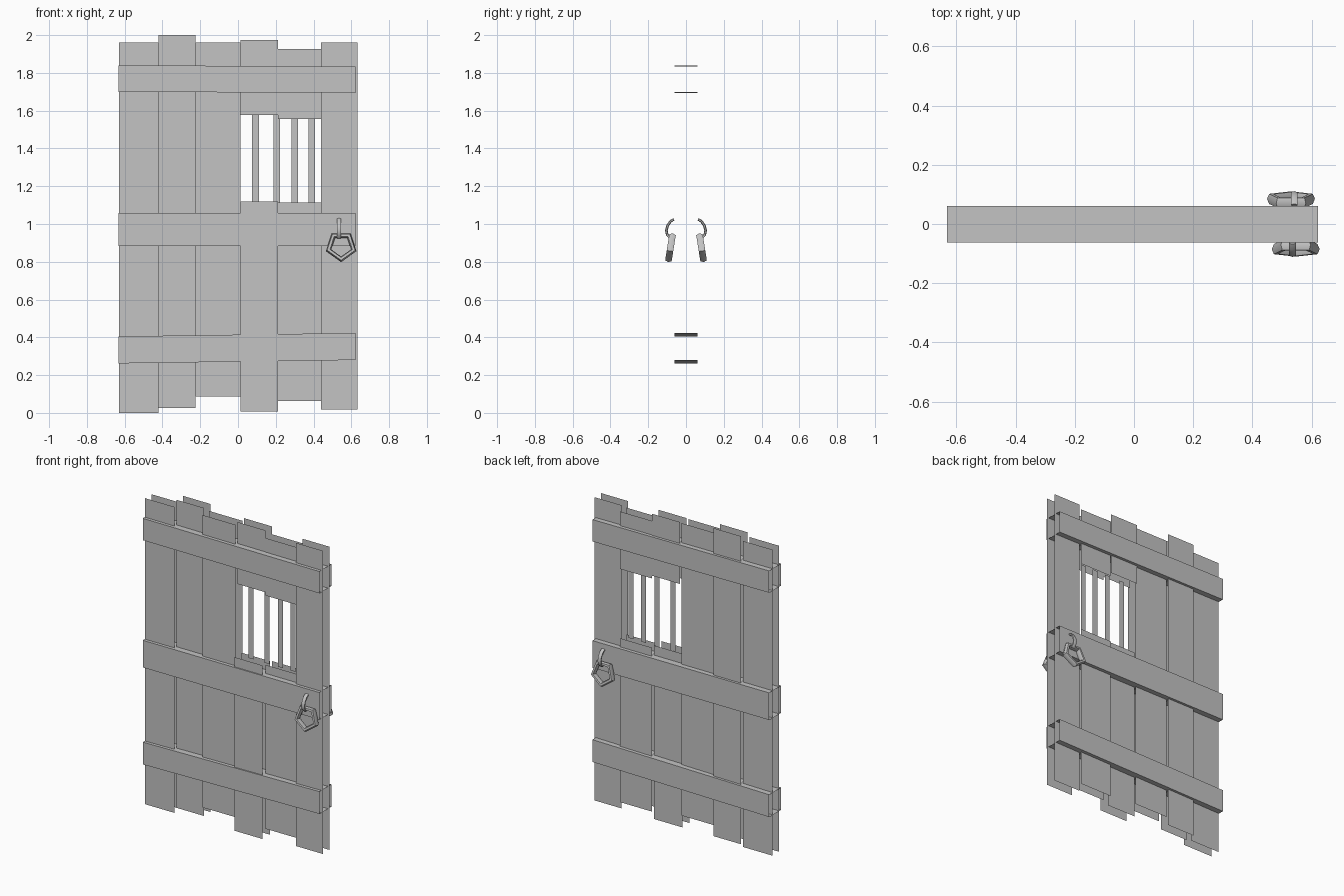
import bpy, bmesh, math
from mathutils import Vector, Matrix

cube = bpy.data.objects.get("Cube")
if cube:
    bpy.data.objects.remove(cube)

GREY = (0.55, 0.55, 0.55, 1)
grey = bpy.data.materials.new("plain grey")
grey.use_nodes = True
grey.diffuse_color = GREY
grey.node_tree.nodes["Principled BSDF"].inputs["Base Color"].default_value = GREY


def finish(name, bm):
    mesh = bpy.data.meshes.new(name)
    bm.to_mesh(mesh)
    bm.free()
    mesh.materials.append(grey)
    obj = bpy.data.objects.new(name, mesh)
    bpy.context.collection.objects.link(obj)
    return obj


def card(bm, x0, x1, z0, z1, y, back=False):
    pts = [(x0, y, z0), (x1, y, z0), (x1, y, z1), (x0, y, z1)]
    bm.faces.new([bm.verts.new(p) for p in (pts[::-1] if back else pts)])


# Planks: a front and a back sheet each, set at slightly different depths
PLANKS = [
    (-0.63, -0.42, 0.0, 1.962, -0.042, 0.024),
    (-0.42, -0.225, 0.025, 2.0, -0.022, 0.044),
    (-0.225, 0.012, 0.087, 1.962, -0.04, 0.028),
    (0.012, 0.213, 0.007, 1.12, -0.055, 0.018),
    (0.012, 0.213, 1.577, 1.974, -0.024, 0.042),
    (0.213, 0.44, 0.062, 1.113, -0.026, 0.038),
    (0.213, 0.44, 1.557, 1.926, -0.026, 0.038),
    (0.44, 0.632, 0.018, 1.962, -0.042, 0.026),
]
for i, (x0, x1, z0, z1, front, back) in enumerate(PLANKS):
    bm = bmesh.new()
    card(bm, x0, x1, z0, z1, front)
    card(bm, x0, x1, z0, z1, back, back=True)
    finish(f"plank_{i + 1}", bm)

# Cross boards: open-ended sleeves around the planks
BOARDS = {"top_board": (1.70, 1.84, -0.006),
          "middle_board": (0.884, 1.058, 0.0),
          "bottom_board": (0.262, 0.405, 0.018)}
for name, (z0, z1, rise) in BOARDS.items():
    bm = bmesh.new()
    section = [(-0.062, z0), (-0.062, z1), (0.06, z1), (0.06, z0)]
    ends = [[bm.verts.new((x, y, z + dz)) for y, z in section]
            for x, dz in ((-0.632, 0), (0.621, rise))]
    for i in range(4):
        j = (i + 1) % 4
        bm.faces.new((ends[0][i], ends[1][i], ends[1][j], ends[0][j]))
    finish(name, bm)

# Window bars: flat strips
for i, x in enumerate((0.075, 0.187, 0.282, 0.372)):
    bm = bmesh.new()
    card(bm, x, x + 0.036, 1.11, 1.58, 0.0)
    finish(f"window_bar_{i + 1}", bm)


def tube(bm, path, radius, depth, sides, side_axis, closed):
    """Sweep an oval section along a planar path; depth is its half width along side_axis."""
    n = len(path)
    rings = []
    for i, p in enumerate(path):
        a = path[i - 1] if closed or i > 0 else p
        b = path[(i + 1) % n] if closed or i < n - 1 else p
        out = (b - a).normalized().cross(side_axis)
        rings.append([bm.verts.new(p + radius * math.cos(t) * out + depth * math.sin(t) * side_axis)
                      for t in (math.tau * k / sides for k in range(sides))])
    for i in range(n if closed else n - 1):
        r, s = rings[i], rings[(i + 1) % n]
        for k in range(sides):
            m = (k + 1) % sides
            bm.faces.new((r[k], r[m], s[m], s[k]))
    if not closed:
        bm.faces.new(rings[0])
        bm.faces.new(rings[-1][::-1])
    bmesh.ops.recalc_face_normals(bm, faces=bm.faces)


# Handles: five-sided hanging ring on a curved hook, turned round for the back
bpy.ops.object.select_all(action="DESELECT")
for side, turn in (("front", 0), ("back", math.pi)):
    place = Matrix.Translation((0.538, 0, 0)) @ Matrix.Rotation(turn, 4, "Z")

    bm = bmesh.new()
    corners = [math.radians(-90 + 72 * k) for k in range(5)]
    path = [Vector((0.07 * math.cos(a), 0, 0.07 * math.sin(a))) for a in corners]
    tube(bm, path, 0.015, 0.02, 6, Vector((0, 1, 0)), True)
    bm.transform(place @ Matrix.Translation((0.008, -0.081, 0.882)) @ Matrix.Rotation(math.radians(-9), 4, "X"))
    ring = finish(f"{side}_handle_ring", bm)

    bm = bmesh.new()
    hook = [(-0.064, 1.025), (-0.083, 1.013), (-0.098, 0.99), (-0.104, 0.965), (-0.099, 0.942), (-0.084, 0.927)]
    tube(bm, [Vector((-0.003, y, z)) for y, z in hook], 0.007, 0.013, 6, Vector((1, 0, 0)), False)
    bm.transform(place)
    hook_obj = finish(f"{side}_handle_hook", bm)

    for obj in (ring, hook_obj):
        obj.select_set(True)
        bpy.context.view_layer.objects.active = obj

# Soft shading on the handles only
bpy.ops.object.shade_smooth_by_angle(angle=math.radians(65))
